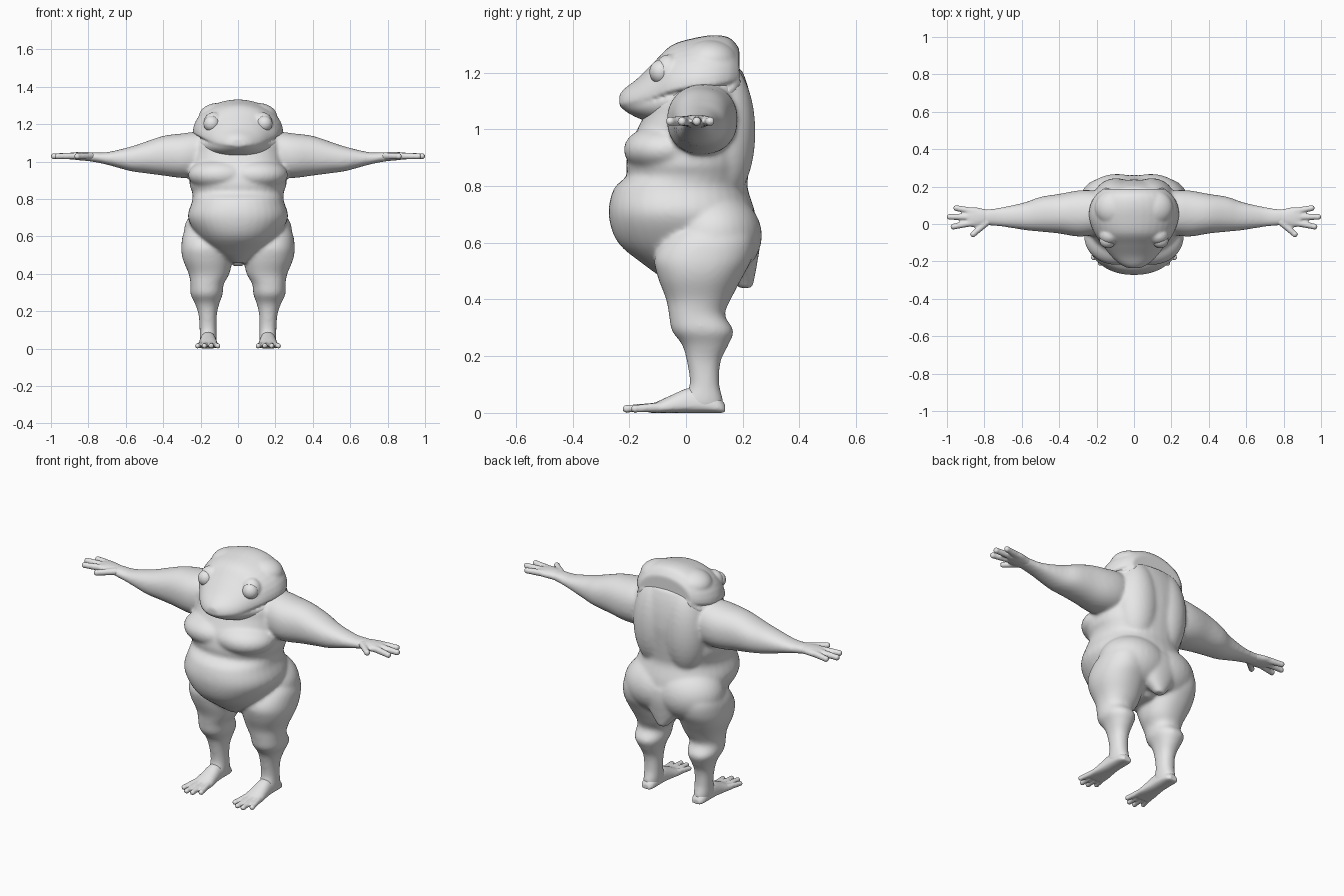
import bpy, bmesh, math
from mathutils import Vector, Matrix

cube = bpy.data.objects.get("Cube")
if cube:
    bpy.data.objects.remove(cube, do_unlink=True)

grey = bpy.data.materials.new("plain grey")
grey.use_nodes = True
grey.diffuse_color = (0.8, 0.8, 0.8, 1)
grey.node_tree.nodes["Principled BSDF"].inputs["Base Color"].default_value = (0.8, 0.8, 0.8, 1)

PLACE = {"x": lambda t, u, v: (t, u, v),
         "y": lambda t, u, v: (u, t, v),
         "z": lambda t, u, v: (u, v, t)}


def dense(rows, steps=4):
    """Catmull-Rom interpolation between profile rows."""
    out = []
    for i in range(len(rows) - 1):
        p0, p1, p2, p3 = rows[max(i - 1, 0)], rows[i], rows[i + 1], rows[min(i + 2, len(rows) - 1)]
        for k in range(steps):
            t = k / steps
            out.append([b + 0.5 * t * (c - a + t * (2 * a - 5 * b + 4 * c - d + t * (3 * (b - c) + d - a)))
                        for a, b, c, d in zip(p0, p1, p2, p3)])
    return out + [list(rows[-1])]


def loft(bm, rows, axis, side=1, frac=0.5, power=2.2, sides=36):
    """Rows: station, centre, half width, low edge, high edge of each oval."""
    rings = []
    for t, c, r, lo, hi in dense(rows):
        mid = lo + (hi - lo) * frac
        ring = []
        for k in range(sides):
            a = math.tau * k / sides
            cu, sv = math.cos(a), math.sin(a)
            u = c + r * math.copysign(abs(cu) ** (2 / power), cu)
            v = mid + (hi - mid if sv > 0 else mid - lo) * math.copysign(abs(sv) ** (2 / power), sv)
            x, y, z = PLACE[axis](t, u, v)
            ring.append(bm.verts.new((x * side, y, z)))
        rings.append(ring)
    for a, b in zip(rings, rings[1:]):
        for k in range(sides):
            j = (k + 1) % sides
            bm.faces.new((a[k], a[j], b[j], b[k]))
    bm.faces.new(rings[0])
    bm.faces.new(rings[-1])


def ball(bm, centre, radii, side=1):
    m = Matrix.Translation((centre[0] * side, centre[1], centre[2])) @ Matrix.Diagonal((*radii, 1))
    bmesh.ops.create_uvsphere(bm, u_segments=32, v_segments=20, radius=1, matrix=m)


def digit(bm, start, end, r, side):
    """Slim finger or toe with a rounded tip."""
    a, b = Vector(start), Vector(end)
    a.x *= side
    b.x *= side
    d = b - a
    m = Matrix.Translation((a + b) / 2) @ d.to_track_quat("Z", "Y").to_matrix().to_4x4()
    bmesh.ops.create_cone(bm, cap_ends=True, segments=16, radius1=r * 1.15, radius2=r * 0.92,
                          depth=d.length, matrix=m)
    bmesh.ops.create_uvsphere(bm, u_segments=16, v_segments=10, radius=r,
                              matrix=Matrix.Translation(b))


def finish(bm, name, voxel=None, rounds=4):
    bmesh.ops.recalc_face_normals(bm, faces=bm.faces)
    me = bpy.data.meshes.new(name)
    bm.to_mesh(me)
    bm.free()
    me.materials.append(grey)
    me.polygons.foreach_set("use_smooth", [True] * len(me.polygons))
    ob = bpy.data.objects.new(name, me)
    bpy.context.collection.objects.link(ob)
    if voxel:
        rm = ob.modifiers.new("fuse", "REMESH")
        rm.mode = "VOXEL"
        rm.voxel_size = voxel
        rm.use_smooth_shade = True
        sm = ob.modifiers.new("soften", "SMOOTH")
        sm.factor = 0.5
        sm.iterations = rounds


# Torso with belly and chest
body = bmesh.new()
loft(body, [(.458, 0, .05, -.06, .12), (.52, 0, .14, -.145, .2), (.6, 0, .215, -.24, .25),
            (.7, 0, .268, -.273, .245), (.79, 0, .245, -.255, .218), (.835, 0, .245, -.21, .22),
            (.88, 0, .26, -.212, .226), (.95, 0, .255, -.196, .234), (1.0, 0, .25, -.172, .238),
            (1.05, 0, .245, -.148, .236), (1.1, 0, .24, -.13, .23), (1.16, 0, .22, -.06, .216),
            (1.215, 0, .15, .02, .195)], "z")
# Pointed flap under the rump
loft(body, [(.44, 0, .025, .185, .235), (.52, 0, .095, .12, .25), (.6, 0, .15, .05, .262),
            (.66, 0, .16, .05, .258)], "z")

for s in (1, -1):
    # Chest, back muscle and buttock masses
    ball(body, (.092, -.07, .928), (.175, .15, .09), s)
    ball(body, (.095, .13, .99), (.125, .115, .25), s)
    ball(body, (.09, .1, .625), (.2, .168, .155), s)
    # Arm
    loft(body, [(.12, .06, .1, .94, 1.14), (.22, .06, .12, .915, 1.158), (.3, .056, .123, .912, 1.15),
                (.4, .055, .106, .925, 1.137), (.5, .052, .093, .938, 1.104), (.58, .042, .075, .95, 1.078),
                (.7, .038, .053, .983, 1.05), (.78, .036, .044, .999, 1.05),
                (.85, .036, .04, 1.01, 1.046)], "x", s)
    # Leg
    loft(body, [(.7, .14, .07, .03, .19), (.63, .16, .125, -.06, .24), (.55, .168, .135, -.11, .235),
                (.48, .163, .133, -.1, .2), (.4, .155, .109, -.07, .158), (.345, .165, .089, -.06, .137),
                (.29, .168, .086, -.05, .168), (.24, .165, .065, -.014, .15),
                (.18, .162, .049, .003, .122), (.1, .16, .045, .013, .118), (.05, .16, .045, -.01, .13),
                (.012, .16, .042, -.02, .132)], "z", s)
finish(body, "body", .0085, 14)

for s, label in ((1, "left"), (-1, "right")):
    # Palm, fingers and thumb
    hand = bmesh.new()
    loft(hand, [(.74, .037, .036, 1.0, 1.04), (.8, .036, .044, 1.003, 1.05), (.85, .036, .054, 1.007, 1.051),
                (.89, .038, .05, 1.012, 1.047)], "x", s)
    for a, b in (((.85, .066), (.95, .085)), ((.87, .038), (.985, .038)),
                 ((.85, .01), (.965, -.014)), ((.78, .015), (.86, -.055))):
        digit(hand, (*a, 1.03), (*b, 1.028), .0168, s)
    finish(hand, label + "_hand", .006)

    # Foot and toes
    foot = bmesh.new()
    loft(foot, [(.138, .16, .024, 0, .03), (.115, .16, .038, 0, .055), (.06, .16, .043, 0, .085),
                (.01, .16, .045, 0, .088), (-.04, .16, .05, 0, .068), (-.09, .16, .056, 0, .045),
                (-.13, .162, .054, 0, .027)], "y", s, frac=.3, power=2.2)
    for x0, x1, y1 in ((.125, .108, -.18), (.148, .143, -.208), (.173, .18, -.21), (.197, .216, -.18)):
        digit(foot, (x0, -.09, .021), (x1, y1, .0145), .0148, s)
    finish(foot, label + "_foot", .006)

# Head: station, half width, underside, mouth height, crown
skull = [(-.235, .035, 1.08, 1.1, 1.122), (-.215, .076, 1.062, 1.1, 1.145), (-.17, .125, 1.038, 1.104, 1.18),
         (-.11, .17, 1.02, 1.114, 1.24), (-.05, .212, 1.01, 1.128, 1.297), (.03, .24, 1.01, 1.14, 1.322),
         (.1, .235, 1.02, 1.145, 1.332), (.155, .205, 1.06, 1.16, 1.322), (.188, .165, 1.12, 1.18, 1.285)]
head = bmesh.new()
loft(head, [(y, 0, w, m - .02, top) for y, w, _, m, top in skull], "y", frac=.17, power=2)
loft(head, [(y + .004, 0, w * .98, low, m + .008) for y, w, low, m, _ in skull], "y", frac=.74)
for s in (1, -1):
    # Eye sockets and broad crown corners
    ball(head, (.13, -.062, 1.204), (.056, .05, .06), s)
    ball(head, (.1, .085, 1.24), (.11, .1, .074), s)
finish(head, "head", .007, 7)

# Eyes
for s, label in ((1, "left_eye"), (-1, "right_eye")):
    eye = bmesh.new()
    ball(eye, (.141, -.088, 1.202), (.043, .041, .043), s)
    finish(eye, label)
